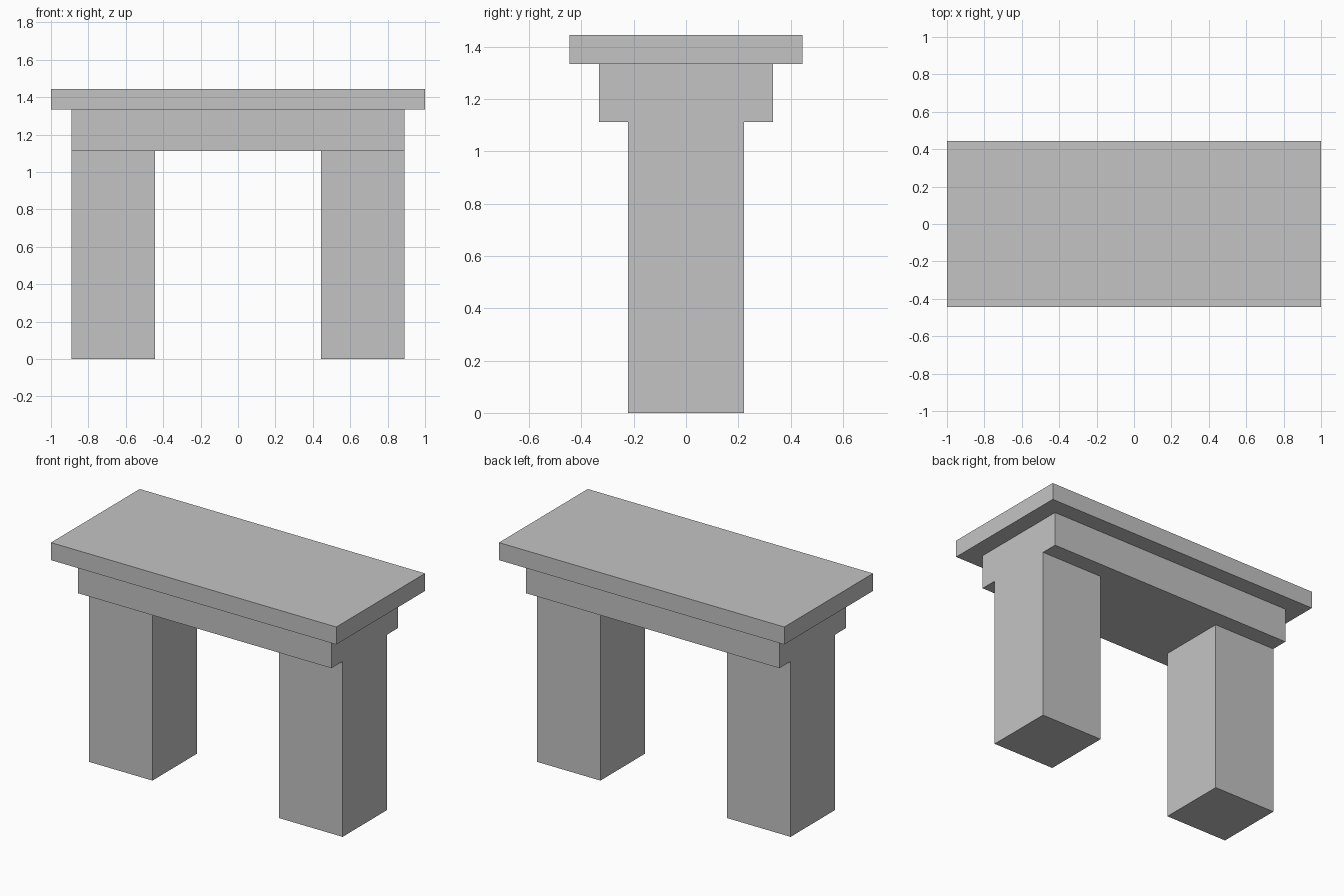
import bpy

cube = bpy.data.objects.get("Cube")
if cube:
    bpy.data.objects.remove(cube, do_unlink=True)

U = 1 / 9  # building module

stone = bpy.data.materials.new("grey_stone")
stone.use_nodes = True
colour = (0.55, 0.55, 0.55, 1)
stone.diffuse_color = colour
stone.node_tree.nodes["Principled BSDF"].inputs["Base Color"].default_value = colour


def block(name, x, bottom, width, depth, height):
    """Box measured in modules, standing on the given bottom height."""
    bpy.ops.mesh.primitive_cube_add(size=1, location=(x * U, 0, (bottom + height / 2) * U))
    obj = bpy.context.object
    obj.name = name
    obj.scale = (width * U, depth * U, height * U)
    bpy.ops.object.transform_apply(location=False, rotation=False, scale=True)
    obj.data.materials.append(stone)
    return obj


# Pair of square pillars
for side, sign in (("left", 1), ("right", -1)):
    block(f"{side}_pillar", sign * 6, 0, 4, 4, 10)

# Lintel flush with the pillars' outer ends, then the overhanging slab
block("lintel", 0, 10, 16, 6, 2)
block("top_slab", 0, 12, 18, 8, 1)
